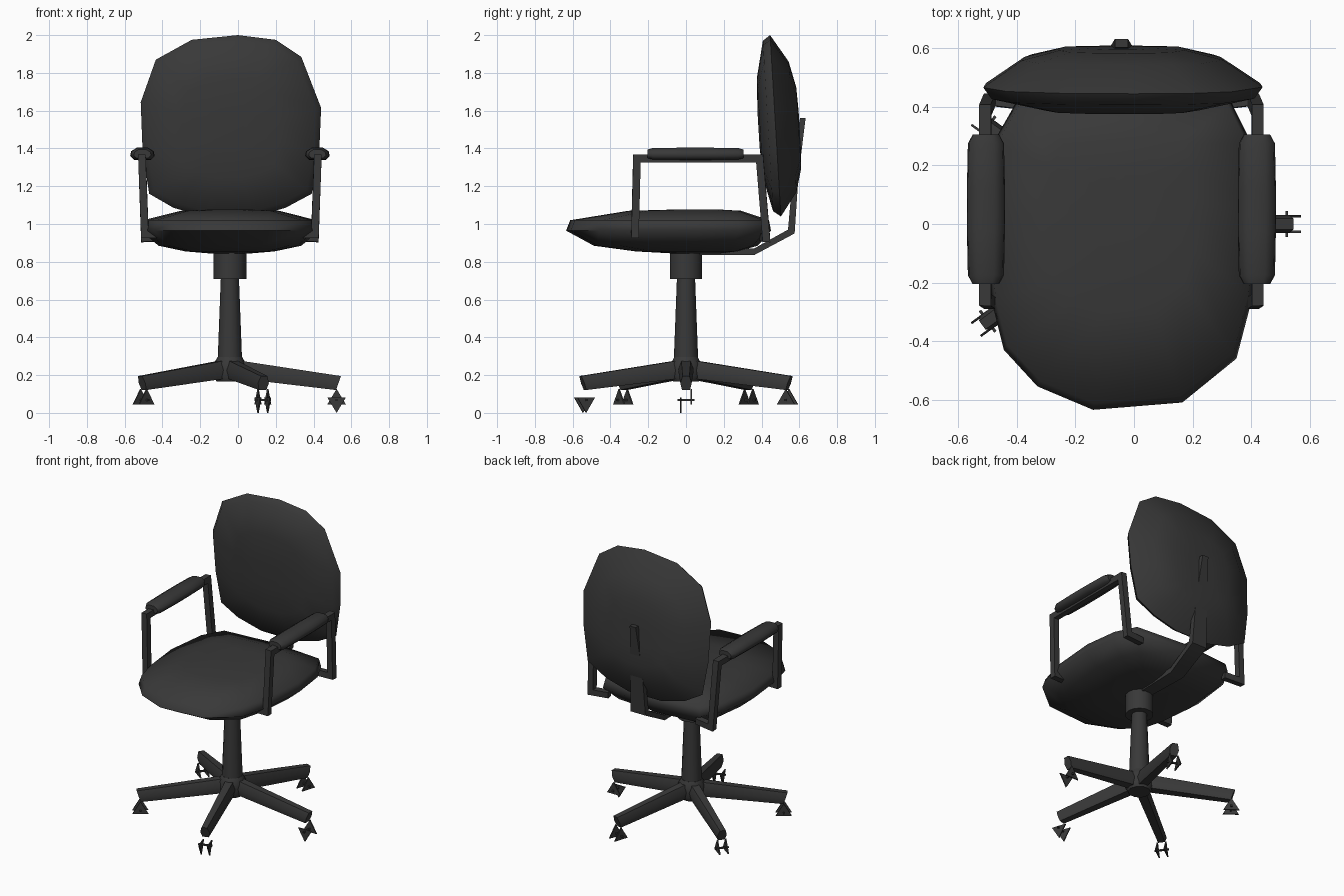
import bpy, bmesh, math
from mathutils import Vector

if "Cube" in bpy.data.objects:
    bpy.data.objects.remove(bpy.data.objects["Cube"])

CX = -0.043  # centre line of the chair

black = bpy.data.materials.new("charcoal black")
black.diffuse_color = (0.04, 0.04, 0.04, 1)
black.use_nodes = True
black.node_tree.nodes["Principled BSDF"].inputs["Base Color"].default_value = black.diffuse_color


def loft(name, rings, angle=50):
    """Skin a list of equally long point rings and cap both ends."""
    bm = bmesh.new()
    vr = [[bm.verts.new(p) for p in r] for r in rings]
    n = len(vr[0])
    for a, b in zip(vr, vr[1:]):
        for i in range(n):
            j = (i + 1) % n
            bm.faces.new((a[i], a[j], b[j], b[i]))
    bm.faces.new(vr[0])
    bm.faces.new(vr[-1])
    bmesh.ops.recalc_face_normals(bm, faces=bm.faces)
    me = bpy.data.meshes.new(name)
    bm.to_mesh(me)
    bm.free()
    ob = bpy.data.objects.new(name, me)
    bpy.context.collection.objects.link(ob)
    me.materials.append(black)
    bpy.ops.object.select_all(action='DESELECT')
    ob.select_set(True)
    bpy.context.view_layer.objects.active = ob
    bpy.ops.object.shade_smooth_by_angle(angle=math.radians(angle))
    return ob


def lathe(name, profile, sides):
    """Turned part around the column axis from (radius, z) pairs."""
    return loft(name, [[(CX + r * math.cos(2 * math.pi * i / sides),
                         r * math.sin(2 * math.pi * i / sides), z)
                        for i in range(sides)] for r, z in profile])


def square_tube(name, path, half):
    """Mitred square tube along a path."""
    pts = [Vector(p) for p in path]
    dirs = [(b - a).normalized() for a, b in zip(pts, pts[1:])]
    d = dirs[0]
    u = d.cross(Vector((0, 1, 0))).normalized()
    v = d.cross(u)
    ring = [pts[0] + u * a * half + v * b * half
            for a, b in ((1, 1), (-1, 1), (-1, -1), (1, -1))]
    rings = [ring]
    for i, d in enumerate(dirs):
        t = d if i == len(dirs) - 1 else (d + dirs[i + 1]).normalized()
        ring = [p + d * ((pts[i + 1] - p).dot(t) / d.dot(t)) for p in ring]
        rings.append(ring)
    return loft(name, rings, 30)


# Seat cushion: top outline scaled into a lens
outline = [(-.14, -.635), (.165, -.61), (.35, -.46), (.405, -.25), (.43, .05),
           (.40, .28), (.33, .42), (-.05, .45), (-.40, .42), (-.48, .28),
           (-.515, 0), (-.485, -.27), (-.445, -.43), (-.33, -.555)]
layers = [(.25, .845), (.5, .855), (.8, .885), (1, .965), (.97, 1.02),
          (.55, 1.07), (.2, 1.077)]
loft("seat", [[(CX + (x - CX) * s, .1 + (y - .1) * s, z) for x, y in outline]
              for s, z in layers], 75)

# Backrest cushion: front outline scaled into a lens, slightly tilted
outline = [(0, 2.0), (.20, 1.975), (.335, 1.885), (.44, 1.615), (.43, 1.38),
           (.39, 1.16), (.25, 1.085), (.08, 1.04), (-.17, 1.04), (-.34, 1.085),
           (-.47, 1.16), (-.505, 1.38), (-.515, 1.645), (-.435, 1.87),
           (-.245, 1.975)]
layers = [(.2, .384), (.55, .392), (.94, .435), (1, .475), (.72, .565),
          (.45, .597), (.2, .602)]
loft("backrest", [[(CX + (x - CX) * s, y - .06 * (z - 1.5) * s, 1.5 + (z - 1.5) * s)
                   for x, z in outline] for s, y in layers], 75)

# Back support bar: outer and inner (y, z) with half width
bar = [(.03, .835, .03, .87, .04), (.36, .835, .36, .87, .05),
       (.575, .95, .54, .97, .055), (.595, 1.25, .565, 1.25, .045),
       (.633, 1.56, .603, 1.56, .022)]
loft("back_support", [[(CX - w, y0, z0), (CX + w, y0, z0), (CX + w, y1, z1), (CX - w, y1, z1)]
                      for y0, z0, y1, z1, w in bar], 30)

# Armrests on both sides
for side, s in (("left", -1), ("right", 1)):
    square_tube(side + "_arm_frame",
                [(CX + s * x, y, z) for x, y, z in
                 ((.36, -.27, .945), (.45, -.27, .945), (.465, -.26, 1.348),
                  (.465, .39, 1.348), (.45, .425, .925), (.33, .41, .93))], .02)
    rings = []
    for y, k in ((-.205, .7), (-.175, .95), (-.02, 1), (.12, 1), (.275, .95), (.305, .7)):
        rings.append([(CX + s * .463 + px * k, y, 1.37 + pz * k) for px, pz in
                      ((-.065, -.01), (-.045, -.03), (.045, -.03), (.065, -.01),
                       (.06, .015), (.03, .034), (-.03, .034), (-.06, .015))])
    loft(side + "_arm_pad", rings, 60)

# Gas column and hubs
lathe("seat_hub", [(.087, .71), (.087, .86)], 14)
lathe("column", [(.066, .24), (.048, .715)], 12)
lathe("base_hub", [(.07, .165), (.085, .19), (.085, .26), (.066, .295)], 10)

# Five star legs with paired caster wheels
for i in range(5):
    a = math.radians(72 * i)
    out, side = (math.cos(a), math.sin(a)), (-math.sin(a), math.cos(a))

    def place(r, t, z):
        return (CX + out[0] * r + side[0] * t, out[1] * r + side[1] * t, z)

    rings = []
    for r, lean, z, w, h in ((.03, 0, .232, .042, .048), (.575, .013, .158, .03, .037)):
        rings.append([place(r + lean * b, t * w, z + b * h) for t, b in
                      ((-.7, -1), (.7, -1), (1, 0), (.6, 1), (-.6, 1), (-1, 0))])
    loft(f"base_leg_{i + 1}", rings, 50)

    # three-sided wheels, one or both turned point down
    for k, t in enumerate((-.027, .027)):
        down = i == 4 or (i == 0 and k == 0)
        zc, start = (.055, -90) if down else (.072, 90)
        rings = [[place(.565 + .057 * math.cos(math.radians(start + 120 * j)), t + e,
                        zc + .055 * math.sin(math.radians(start + 120 * j)))
                  for j in range(3)] for e in (-.004, .004)]
        loft(f"caster_wheel_{i + 1}_{k + 1}", rings, 30)
    loft(f"caster_axle_{i + 1}",
         [[place(.565 + dr, t, .068 + dz) for dr, dz in
           ((-.005, -.005), (.005, -.005), (.005, .005), (-.005, .005))]
          for t in (-.045, .045)], 30)
